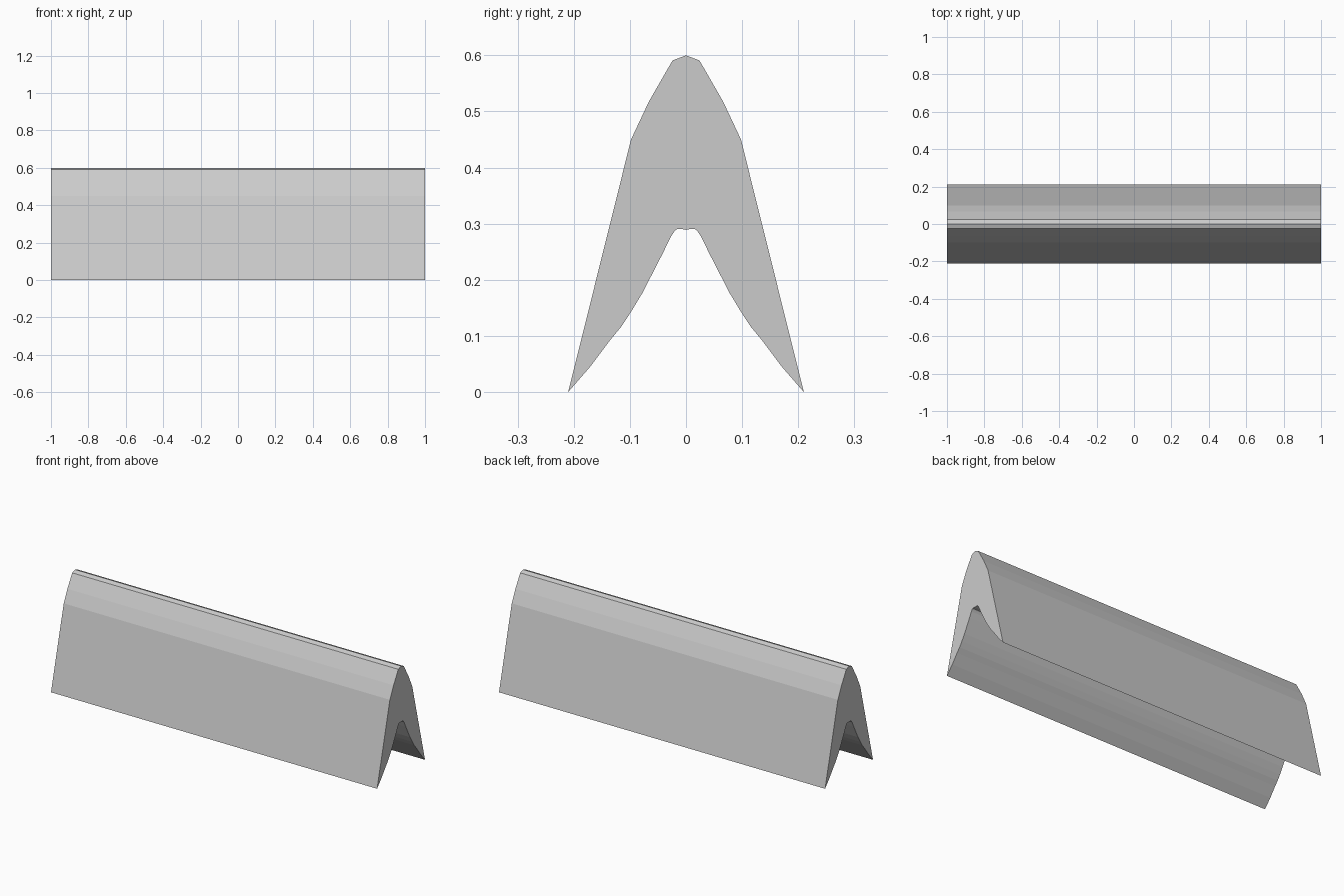
import bpy
import bmesh

if "Cube" in bpy.data.objects:
    bpy.data.objects.remove(bpy.data.objects["Cube"])

LENGTH = 2.0

# Half cross-section (y, z): outer roof slope from ridge to foot tip
outer = [(0, 0.6), (0.024, 0.591), (0.066, 0.518), (0.098, 0.45), (0.21, 0)]
# Underside from foot tip up to the centre of the hollow
inner = [(0.17, 0.046), (0.134, 0.094), (0.115, 0.117), (0.098, 0.143),
         (0.078, 0.176), (0.060, 0.211), (0.041, 0.248), (0.027, 0.277),
         (0.021, 0.286), (0.017, 0.290), (0.010, 0.291), (0, 0.289)]

# Mirror the half to get the closed profile
half = outer + inner
profile = half + [(-y, z) for y, z in reversed(half[1:-1])]

# Extrude the profile along x
bm = bmesh.new()
cap = bm.faces.new([bm.verts.new((-LENGTH / 2, y, z)) for y, z in profile])
ext = bmesh.ops.extrude_face_region(bm, geom=[cap], use_keep_orig=True)
moved = [g for g in ext["geom"] if isinstance(g, bmesh.types.BMVert)]
bmesh.ops.translate(bm, verts=moved, vec=(LENGTH, 0, 0))
bmesh.ops.recalc_face_normals(bm, faces=bm.faces[:])

mesh = bpy.data.meshes.new("ridge_cap")
bm.to_mesh(mesh)
bm.free()
bpy.context.collection.objects.link(bpy.data.objects.new("ridge_cap", mesh))
